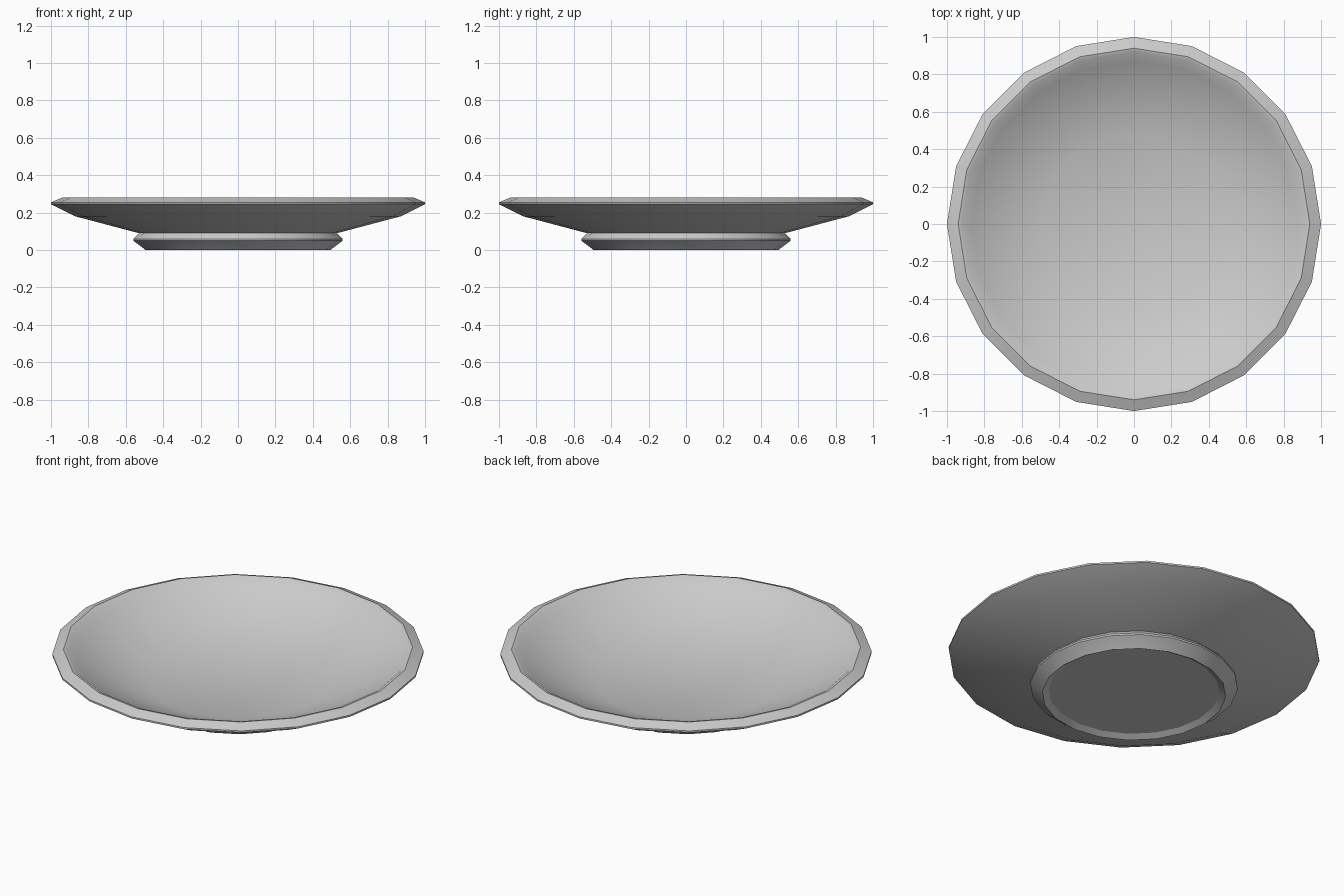
import bpy, bmesh, math

if "Cube" in bpy.data.objects:
    bpy.data.objects.remove(bpy.data.objects["Cube"])

SIDES = 20


def lathe(name, profile):
    """Spin a (radius, height) profile around z and cap both ends."""
    bm = bmesh.new()
    rings = []
    for r, z in profile:
        rings.append([bm.verts.new((r * math.cos(2 * math.pi * i / SIDES),
                                    r * math.sin(2 * math.pi * i / SIDES), z))
                      for i in range(SIDES)])
    for a, b in zip(rings, rings[1:]):
        for i in range(SIDES):
            j = (i + 1) % SIDES
            bm.faces.new((a[i], a[j], b[j], b[i]))
    bm.faces.new(rings[0][::-1])
    bm.faces.new(rings[-1])
    bmesh.ops.recalc_face_normals(bm, faces=bm.faces)
    mesh = bpy.data.meshes.new(name)
    bm.to_mesh(mesh)
    bm.free()
    obj = bpy.data.objects.new(name, mesh)
    bpy.context.collection.objects.link(obj)
    bpy.ops.object.select_all(action='DESELECT')
    obj.select_set(True)
    bpy.context.view_layer.objects.active = obj
    bpy.ops.object.shade_smooth_by_angle(angle=math.radians(30))
    return obj


# Plate: recessed base, foot ring, flared underside, rim, inner wall and floor
lathe("plate", [
    (0.46, 0.02), (0.495, 0.0), (0.50, 0.005),
    (0.56, 0.05), (0.56, 0.06), (0.53, 0.09),
    (0.87, 0.18), (1.0, 0.245), (1.0, 0.255),
    (0.94, 0.28), (0.92, 0.275), (0.87, 0.235), (0.49, 0.088),
])
